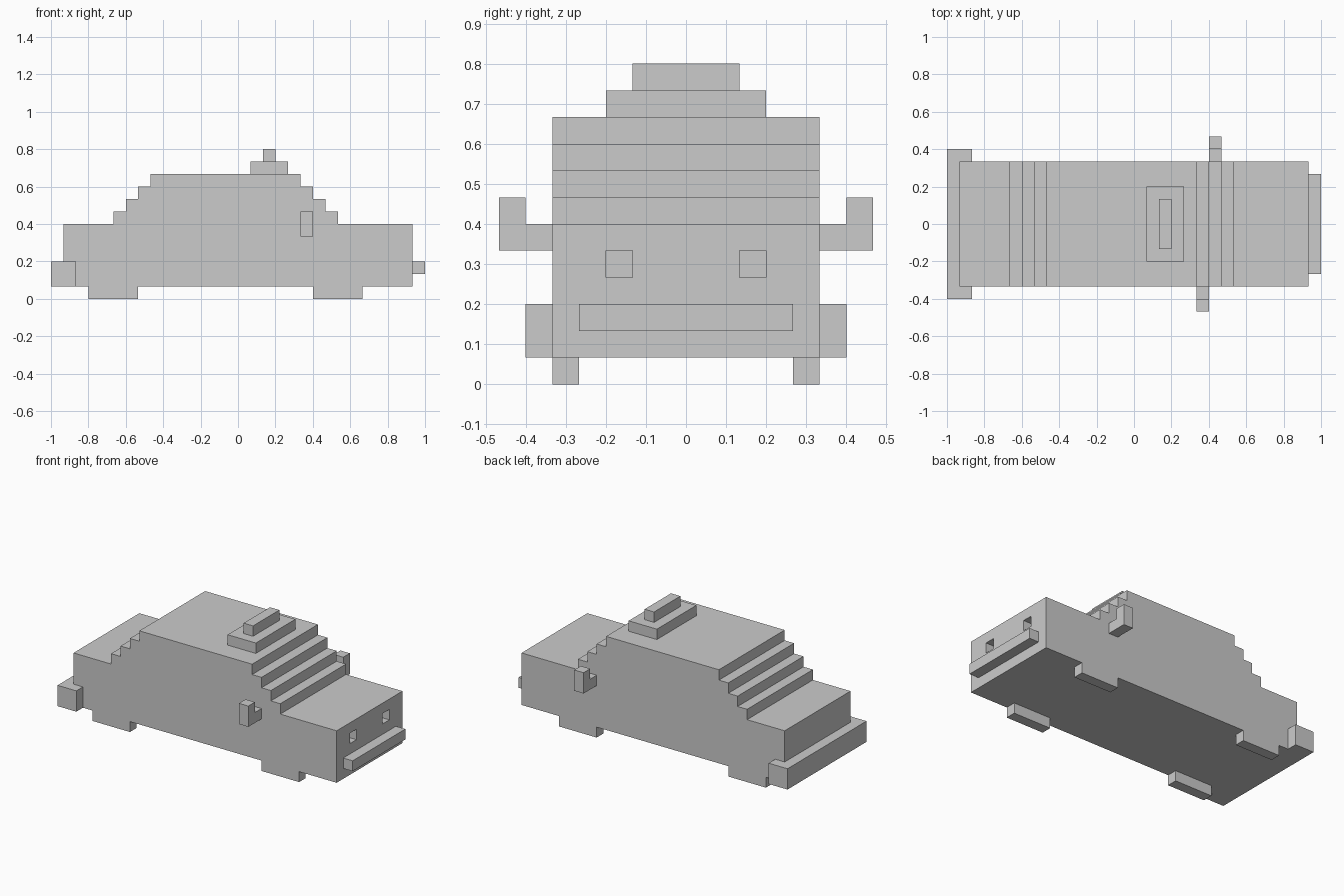
import bpy, bmesh
from mathutils import Vector

if "Cube" in bpy.data.objects:
    bpy.data.objects.remove(bpy.data.objects["Cube"])

U = 1 / 15  # one block of the model's grid


def prism(name, pts, direction):
    """Extrude a closed polygon (grid units) along a direction."""
    bm = bmesh.new()
    face = bm.faces.new([bm.verts.new(Vector(p) * U) for p in pts])
    ext = bmesh.ops.extrude_face_region(bm, geom=[face])
    moved = [g for g in ext["geom"] if isinstance(g, bmesh.types.BMVert)]
    bmesh.ops.translate(bm, verts=moved, vec=Vector(direction) * U)
    bmesh.ops.recalc_face_normals(bm, faces=bm.faces)
    mesh = bpy.data.meshes.new(name)
    bm.to_mesh(mesh)
    bm.free()
    ob = bpy.data.objects.new(name, mesh)
    bpy.context.collection.objects.link(ob)
    return ob


def box(name, x, y, z):
    pts = [(x[0], y[0], z[0]), (x[1], y[0], z[0]), (x[1], y[1], z[0]), (x[0], y[1], z[0])]
    return prism(name, pts, (0, 0, z[1] - z[0]))


# Body: stepped side profile, stair steps on windscreen and rear window
side = [(-14, 1), (14, 1), (14, 6)]
for i in range(4):
    side += [(8 - i, 6 + i), (8 - i, 7 + i)]
for i in reversed(range(4)):
    side += [(-10 + i, 7 + i), (-10 + i, 6 + i)]
side.append((-14, 6))
body = prism("car_body", [(x, -5, z) for x, z in side], (0, 10, 0))

# Headlight recesses
for label, y in (("right", -3), ("left", 2)):
    cutter = box(f"{label}_headlight_cutter", (13, 14.5), (y, y + 1), (4, 5))
    cutter.hide_render = True
    cutter.hide_set(True)
    mod = body.modifiers.new(f"{label}_headlight", "BOOLEAN")
    mod.operation = "DIFFERENCE"
    mod.solver = "EXACT"
    mod.object = cutter

# Bumpers: straight bar in front, wrap-around at the rear
box("front_bumper", (14, 15), (-4, 4), (2, 3))
wrap = [(-15, -6), (-13, -6), (-13, -5), (-14, -5), (-14, 5), (-13, 5), (-13, 6), (-15, 6)]
prism("rear_bumper", [(x, y, 1) for x, y in wrap], (0, 0, 2))

# Roof sign
box("roof_sign_base", (1, 4), (-3, 3), (10, 11))
box("roof_sign_top", (2, 3), (-2, 2), (11, 12))

# Wheels and L-shaped door mirrors (the left one sits one block further forward)
for label, s, mx in (("right", -1, 5), ("left", 1, 6)):
    for end, x in (("rear", -12), ("front", 6)):
        box(f"{end}_{label}_wheel", (x, x + 4), sorted((4 * s, 5 * s)), (0, 1))
    ell = [(5, 5), (7, 5), (7, 7), (6, 7), (6, 6), (5, 6)]
    prism(f"{label}_mirror", [(mx, s * y, z) for y, z in ell], (1, 0, 0))
